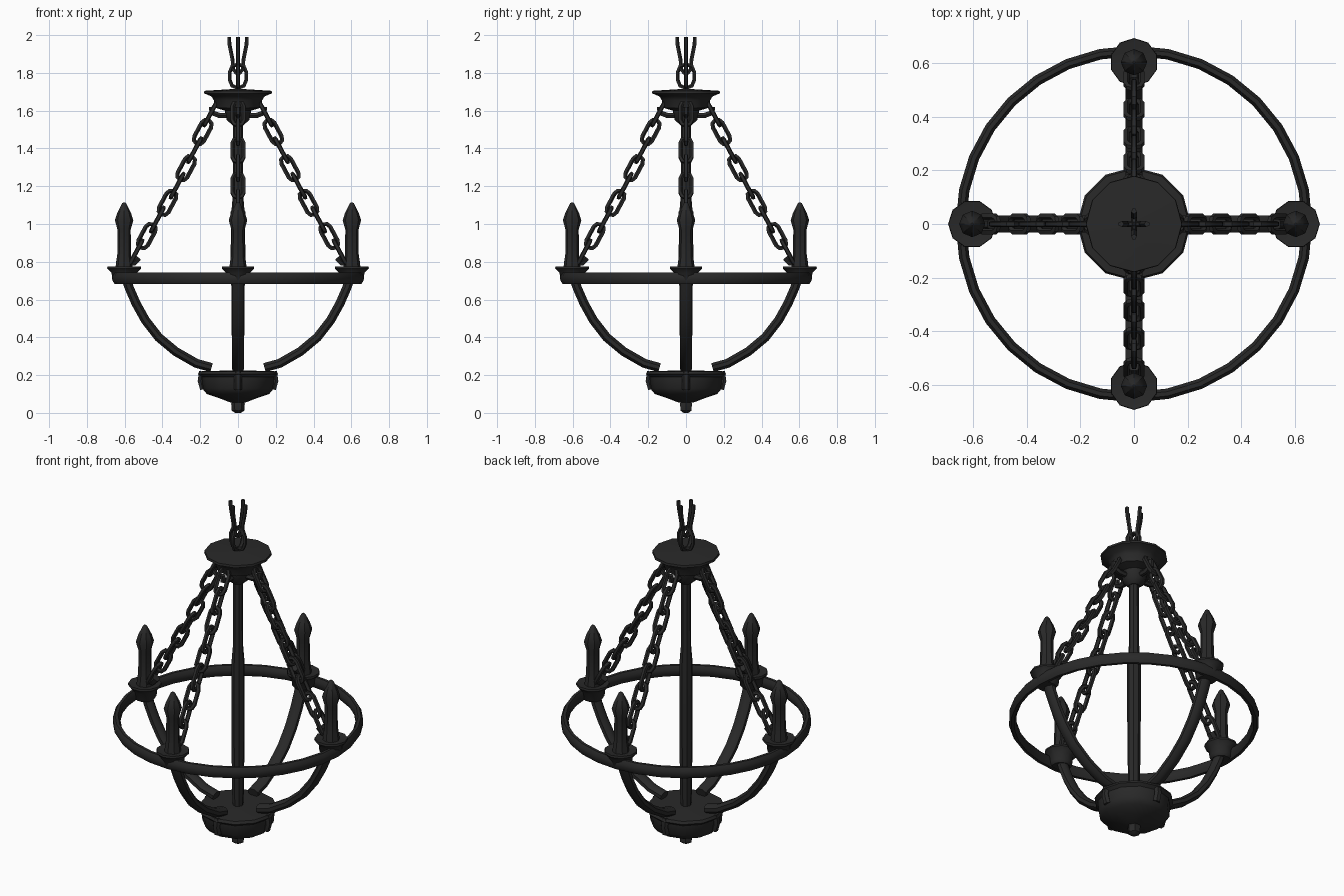
import bpy, bmesh
from math import sin, cos, pi, tau
from mathutils import Vector, Matrix

cube = bpy.data.objects.get("Cube")
if cube:
    bpy.data.objects.remove(cube, do_unlink=True)

IRON = (0.022, 0.022, 0.022, 1)
iron = bpy.data.materials.new("dark_iron")
iron.use_nodes = True
iron.diffuse_color = IRON
shader = iron.node_tree.nodes["Principled BSDF"]
shader.inputs["Base Color"].default_value = IRON
shader.inputs["Roughness"].default_value = 0.7


def finish(bm, name, matrix=Matrix(), angle=0.7):
    """Turn a bmesh into a named, shaded object."""
    bmesh.ops.recalc_face_normals(bm, faces=bm.faces)
    mesh = bpy.data.meshes.new(name)
    bm.to_mesh(mesh)
    bm.free()
    mesh.materials.append(iron)
    obj = bpy.data.objects.new(name, mesh)
    bpy.context.collection.objects.link(obj)
    obj.matrix_world = matrix
    bpy.ops.object.select_all(action='DESELECT')
    obj.select_set(True)
    bpy.context.view_layer.objects.active = obj
    bpy.ops.object.shade_smooth_by_angle(angle=angle)
    return obj


def bridge(bm, loops, closed):
    count = len(loops[0])
    for i in range(len(loops) if closed else len(loops) - 1):
        a, b = loops[i], loops[(i + 1) % len(loops)]
        for j in range(count):
            k = (j + 1) % count
            bm.faces.new((a[j], a[k], b[k], b[j]))
    if not closed:
        bm.faces.new(loops[0])
        bm.faces.new(loops[-1])


def sweep(bm, path, normal, across, along, closed=False, sides=6):
    """Tube along a flat path; across lies in the path's plane, along its normal."""
    path, normal = [Vector(p) for p in path], Vector(normal).normalized()
    last, loops = len(path) - 1, []
    for i, p in enumerate(path):
        before = path[i - 1] if closed or i else p
        after = path[(i + 1) % (last + 1)] if closed or i < last else p
        side = normal.cross((after - before).normalized())
        loops.append([bm.verts.new(p + side * across * cos(a) + normal * along * sin(a))
                      for a in (tau * (j + 0.5) / sides for j in range(sides))])
    bridge(bm, loops, closed)


def lathe(name, profile, sides, matrix=Matrix(), angle=0.7):
    """Turned part from (radius, height) pairs, capped at both ends."""
    bm = bmesh.new()
    loops = [[bm.verts.new((r * cos(tau * j / sides), r * sin(tau * j / sides), z))
              for j in range(sides)] for r, z in profile]
    bridge(bm, loops, False)
    return finish(bm, name, matrix, angle)


def link(bm, centre, axis, width_dir, half_length, half_width, wire):
    """One long chain link with rounded ends."""
    axis, width_dir = Vector(axis).normalized(), Vector(width_dir).normalized()
    straight = half_length - half_width
    path = []
    for i in range(10):
        a = pi * (i % 5) / 4 + (pi if i > 4 else 0)
        shift = straight if i < 5 else -straight
        path.append(Vector(centre) + width_dir * half_width * cos(a)
                    + axis * (half_width * sin(a) + shift))
    sweep(bm, path, axis.cross(width_dir), wire, wire, True, 5)


# Canopy, centre rod and bottom bowl
lathe("canopy", [(0.02, 1.715), (0.178, 1.705), (0.18, 1.692), (0.14, 1.675), (0.128, 1.655),
                 (0.118, 1.615), (0.07, 1.60), (0.06, 1.55), (0.03, 1.525)], 12)
lathe("centre_rod", [(0.026, 0.19), (0.032, 0.3), (0.036, 0.7), (0.036, 1.05),
                     (0.028, 1.15), (0.026, 1.56)], 8)
lathe("bowl", [(0.03, 0.225), (0.205, 0.22), (0.212, 0.205), (0.195, 0.19), (0.19, 0.13),
               (0.165, 0.10), (0.10, 0.078), (0.04, 0.055)], 12)
lathe("bottom_finial", [(0.03, 0.065), (0.036, 0.05), (0.034, 0.012), (0.015, 0.0)], 6)

# Horizontal ring
bm = bmesh.new()
sweep(bm, [(0.645 * cos(tau * i / 32), 0.645 * sin(tau * i / 32), 0.713) for i in range(32)],
      (0, 0, 1), 0.021, 0.034, True, 8)
finish(bm, "ring")

# Hanging chain: closed lower links and open, flared upper links
bm = bmesh.new()
for d in (Vector((1, 0, 0)), Vector((0, 1, 0))):
    link(bm, (0, 0, 1.783), (0, 0, 1), d, 0.065, 0.045, 0.011)
    half = ((0.048, 1.99), (0.046, 1.95), (0.03, 1.87), (0.026, 1.82), (0.012, 1.80))
    path = [d * x + Vector((0, 0, z)) for x, z in half]
    path += [d * -x + Vector((0, 0, z)) for x, z in reversed(half)]
    sweep(bm, path, d.cross(Vector((0, 0, 1))), 0.011, 0.011, sides=5)
finish(bm, "hanging_chain")

# Four identical quarters
SIDES = ("left", "back", "right", "front")
LINKS = 9
for q, side in enumerate(SIDES):
    turn = Matrix.Rotation(q * pi / 2, 4, 'Z')
    at_cup = turn @ Matrix.Translation((0.603, 0, 0))

    # Curved arm from the bowl up to the cup
    bm = bmesh.new()
    sweep(bm, [(0.14, 0, 0.24), (0.22, 0, 0.262), (0.33, 0, 0.325), (0.42, 0, 0.40),
               (0.49, 0, 0.49), (0.54, 0, 0.58), (0.575, 0, 0.66), (0.60, 0, 0.73)],
          (0, 1, 0), 0.026, 0.035, sides=8)
    finish(bm, side + "_arm", turn)

    # Rib on the bowl below the arm
    bm = bmesh.new()
    sweep(bm, [(0.19, 0, 0.22), (0.198, 0, 0.17), (0.185, 0, 0.125)], (0, 1, 0), 0.018, 0.022)
    finish(bm, side + "_bowl_rib", turn)

    # Drip cup and candle
    lathe(side + "_cup", [(0.05, 0.685), (0.062, 0.70), (0.066, 0.74), (0.09, 0.765),
                          (0.088, 0.776), (0.04, 0.768)], 10, at_cup)
    lathe(side + "_candle", [(0.046, 0.765), (0.042, 0.80), (0.036, 0.84), (0.035, 0.97),
                             (0.049, 1.02), (0.036, 1.06), (0.012, 1.108), (0.004, 1.115)],
          8, at_cup)

    # Chain with alternating links, hooked to the canopy and the candle foot
    bm = bmesh.new()
    start, end = Vector((0.145, 0, 1.585)), Vector((0.54, 0, 0.85))
    axis = end - start
    pitch = axis.length / (LINKS - 1)
    flat, upright = Vector((0, 1, 0)), axis.cross(Vector((0, 1, 0)))
    for i in range(LINKS):
        t = i / (LINKS - 1)
        sag = Vector((-0.02, 0, -0.015)) * sin(pi * t)
        link(bm, start + axis * t + sag, axis, upright if i % 2 else flat,
             pitch * 0.68, 0.029, 0.0125)
    sweep(bm, [(0.05, 0, 1.575), (0.10, 0, 1.575), (0.14, 0, 1.59), (0.14, 0, 1.62)],
          (0, 1, 0), 0.016, 0.016)
    sweep(bm, [(0.60, 0, 0.80), (0.55, 0, 0.80), (0.53, 0, 0.825)], (0, 1, 0), 0.024, 0.024)
    finish(bm, side + "_chain", turn)
